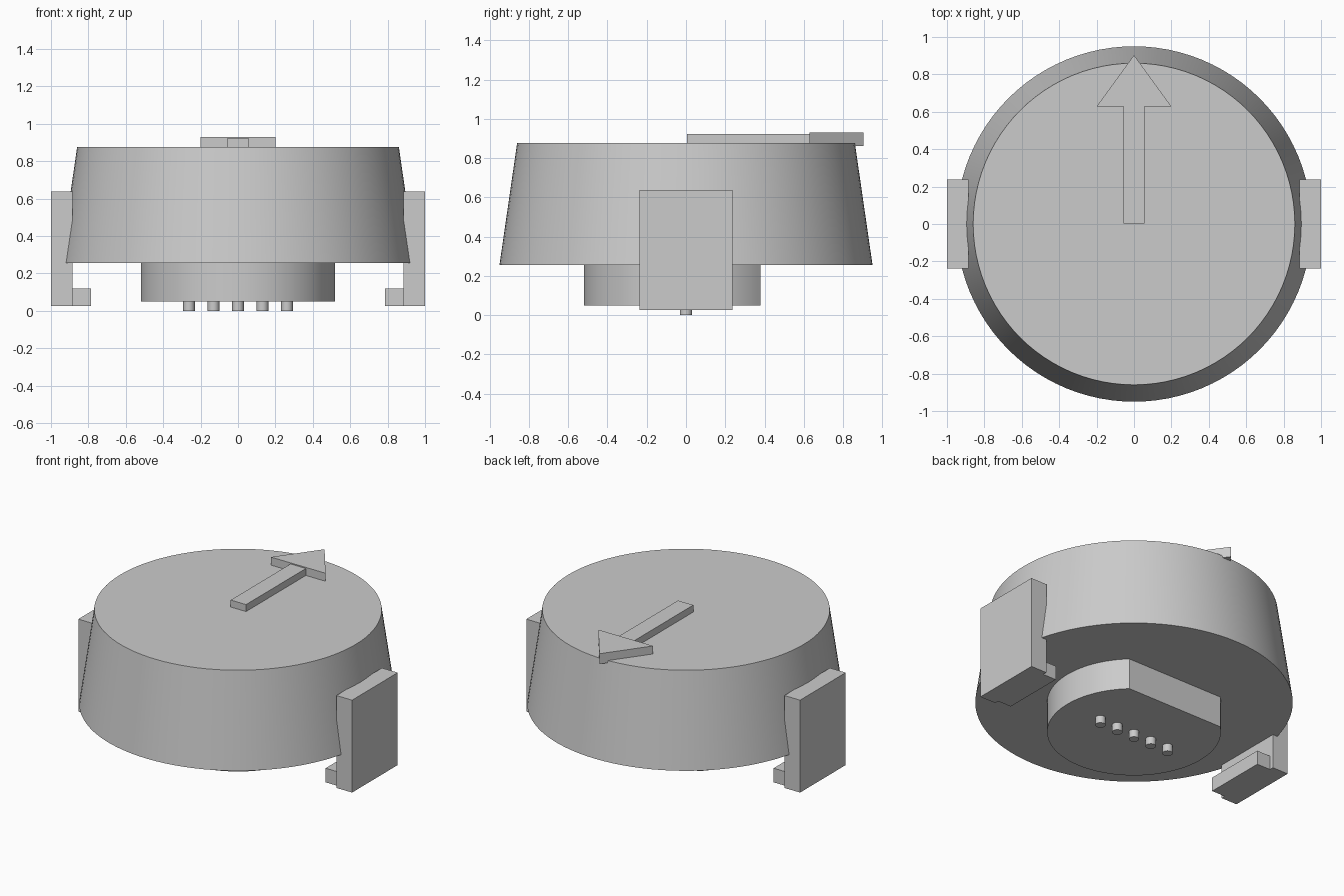
import bpy
import bmesh
from math import sin, cos, asin, pi, radians

if "Cube" in bpy.data.objects:
    bpy.data.objects.remove(bpy.data.objects["Cube"], do_unlink=True)

GREY = (0.6, 0.6, 0.6, 1.0)
grey = bpy.data.materials.new("plain grey")
grey.use_nodes = True
grey.diffuse_color = GREY
grey.node_tree.nodes["Principled BSDF"].inputs["Base Color"].default_value = GREY


def prism(name, outline, z0, z1, top_scale=1.0, smooth=False):
    """Extrude a counter-clockwise outline from z0 to z1, scaling its top."""
    bm = bmesh.new()
    low = [bm.verts.new((x, y, z0)) for x, y in outline]
    high = [bm.verts.new((x * top_scale, y * top_scale, z1)) for x, y in outline]
    bm.faces.new(low[::-1])
    bm.faces.new(high)
    for i in range(len(low)):
        j = (i + 1) % len(low)
        bm.faces.new((low[i], low[j], high[j], high[i]))
    bmesh.ops.recalc_face_normals(bm, faces=bm.faces)
    mesh = bpy.data.meshes.new(name)
    bm.to_mesh(mesh)
    bm.free()
    mesh.materials.append(grey)
    obj = bpy.data.objects.new(name, mesh)
    bpy.context.collection.objects.link(obj)
    if smooth:
        bpy.ops.object.select_all(action="DESELECT")
        obj.select_set(True)
        bpy.context.view_layer.objects.active = obj
        bpy.ops.object.shade_smooth_by_angle(angle=radians(30))
    return obj


def arc(radius, start, end, count, cx=0.0):
    return [(cx + radius * cos(start + (end - start) * i / count),
             radius * sin(start + (end - start) * i / count))
            for i in range(count + 1)]


def circle(radius, count, cx=0.0):
    return arc(radius, 0, 2 * pi, count, cx)[:-1]


def rect(x0, x1, y0, y1):
    return [(x0, y0), (x1, y0), (x1, y1), (x0, y1)]


# Tapered round housing
prism("housing", circle(0.95, 96), 0.255, 0.877, 0.86 / 0.95, smooth=True)

# Connector boss with one flat side at the back
flat = asin(0.38 / 0.52)
prism("connector_boss", arc(0.52, pi - flat, 2 * pi + flat, 72), 0.05, 0.26, smooth=True)

# Row of contact pins
for i in range(5):
    prism(f"pin_{i + 1}", circle(0.031, 24, (i - 2) * 0.131), 0, 0.06, smooth=True)

# Side clips with inward hooks
for side, s in (("left", 1), ("right", -1)):
    prism(f"{side}_clip", rect(*sorted((s * 0.885, s * 1.0)), -0.238, 0.238), 0.027, 0.637)
    prism(f"{side}_hook", rect(*sorted((s * 0.787, s * 0.89)), -0.21, 0.21), 0.027, 0.12)

# Raised direction arrow on the top
prism("arrow_shaft", rect(-0.056, 0.056, 0.004, 0.64), 0.86, 0.923)
prism("arrow_head", [(-0.2, 0.628), (0.2, 0.628), (0, 0.903)], 0.862, 0.93)
